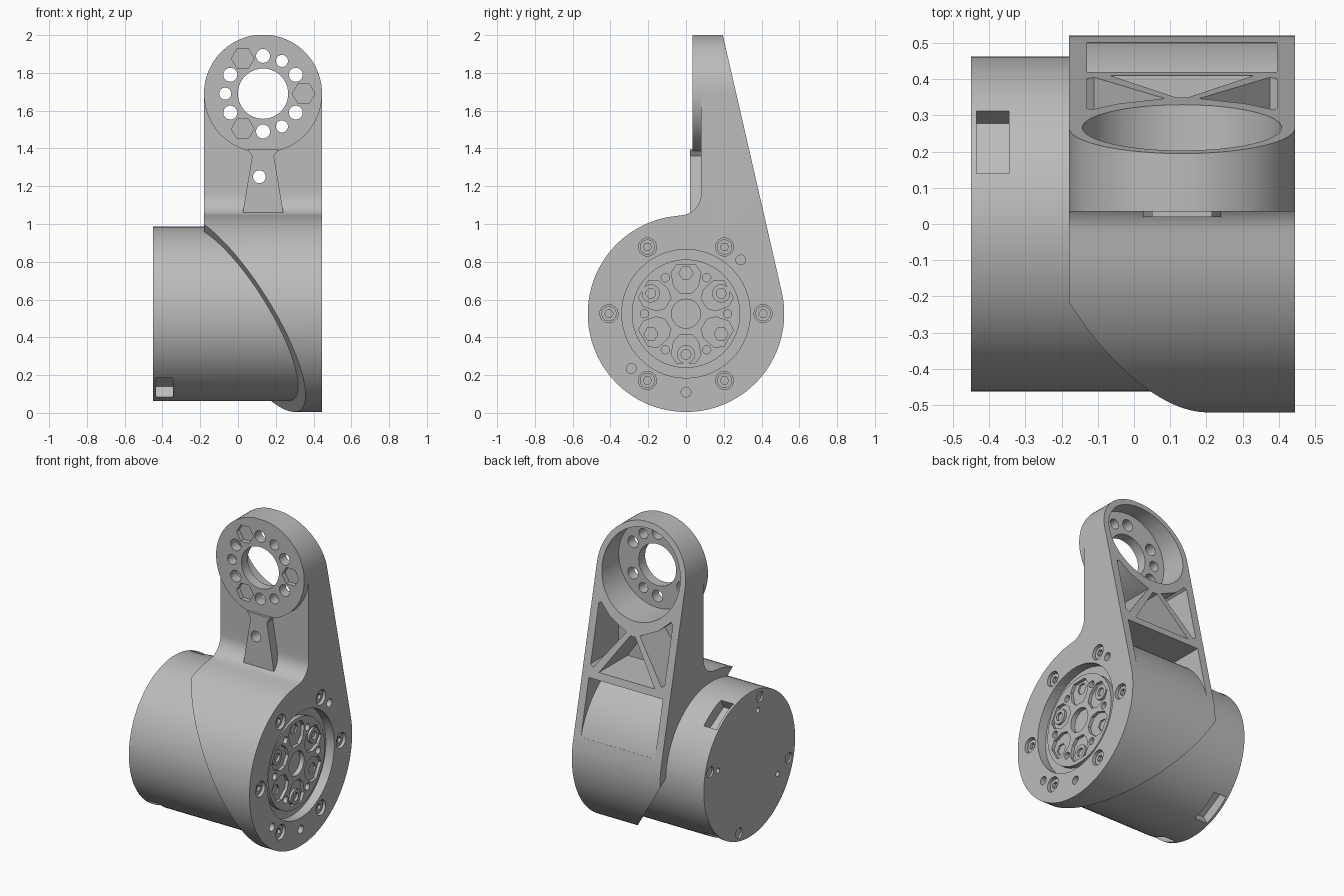
import bpy, bmesh
from math import cos, sin, radians
from mathutils import Vector

cube = bpy.data.objects.get("Cube")
if cube:
    bpy.data.objects.remove(cube, do_unlink=True)

grey = bpy.data.materials.new("grey metal")
grey.use_nodes = True
GREY = (0.5, 0.5, 0.5, 1)
grey.diffuse_color = GREY
grey.node_tree.nodes["Principled BSDF"].inputs["Base Color"].default_value = GREY

AXLE = 0.525           # height of the motor axis
HEAD = (0.1325, 1.69)  # centre of the arm head in x, z
LEFT, RIGHT = -0.18, 0.445
R_HEAD = (RIGHT - LEFT) / 2


def polar(centre, r, angle):
    a = radians(angle)
    return centre[0] + r * cos(a), centre[1] + r * sin(a)


def arc(centre, r, start, end, steps):
    return [polar(centre, r, start + (end - start) * i / steps) for i in range(steps + 1)]


def prism(name, outline, axis, lo, hi):
    """Extrude a 2D outline (y, z for axis x; x, z for axis y) along an axis."""
    bm = bmesh.new()
    rings = []
    for t in (lo, hi):
        rings.append([bm.verts.new((t, u, v) if axis == "x" else (u, t, v)) for u, v in outline])
        bm.faces.new(rings[-1])
    n = len(outline)
    for i in range(n):
        j = (i + 1) % n
        bm.faces.new((rings[0][i], rings[0][j], rings[1][j], rings[1][i]))
    bmesh.ops.recalc_face_normals(bm, faces=bm.faces)
    mesh = bpy.data.meshes.new(name)
    bm.to_mesh(mesh)
    bm.free()
    mesh.materials.append(grey)
    ob = bpy.data.objects.new(name, mesh)
    bpy.context.scene.collection.objects.link(ob)
    return ob


def rod(name, centre, r, axis, lo, hi, sides=24):
    return prism(name, arc(centre, r, 0, 360, sides)[:-1], axis, lo, hi)


def combine(target, tools, operation="DIFFERENCE"):
    """Apply booleans to the target and discard the tools."""
    for tool in tools:
        mod = target.modifiers.new("bool", "BOOLEAN")
        mod.object, mod.operation, mod.solver = tool, operation, "EXACT"
    graph = bpy.context.evaluated_depsgraph_get()
    mesh = bpy.data.meshes.new_from_object(target.evaluated_get(graph))
    target.modifiers.clear()
    target.data = mesh
    for tool in tools:
        bpy.data.objects.remove(tool, do_unlink=True)


AX = (0, AXLE)

# Housing and arm: side profile trimmed by the rounded front outline
side = [(0.195, 2.0), (0.035, 2.0), (0.035, 1.3), (0.08, 1.3)]
side += arc((-0.035, 1.16), 0.115, 0, -90, 8)
side += arc(AX, 0.52, 95, 372.9, 90)
housing = prism("housing_and_arm", side, "x", LEFT, RIGHT)
front = arc(HEAD, R_HEAD, 0, 180, 48) + [(LEFT - 0.0, -0.2), (RIGHT, -0.2)]
combine(housing, [prism("outline", front, "y", -1, 1)], "INTERSECT")

# Slanted end of the housing sleeve
bm = bmesh.new()
bm.from_mesh(housing.data)
cut = bmesh.ops.bisect_plane(bm, geom=bm.verts[:] + bm.edges[:] + bm.faces[:], dist=1e-5,
                             plane_co=Vector((0.005, 0, AXLE)),
                             plane_no=Vector((1, 0.378, 0.563)), clear_inner=True)
bmesh.ops.holes_fill(bm, edges=[e for e in bm.edges if e.is_boundary])
bmesh.ops.recalc_face_normals(bm, faces=bm.faces)
bm.to_mesh(housing.data)
bm.free()

# Recessed front panel below the round head, then the tapered rib
panel = [(-0.3, 1.2), (0.6, 1.2), (0.6, HEAD[1])] + arc(HEAD, R_HEAD, 0, -180, 48) + [(-0.3, HEAD[1])]
combine(housing, [prism("panel", panel, "y", -0.4, 0.08)])
rib = [(0.02, 1.03), (0.245, 1.03), (0.19, 1.36), (0.215, 1.395), (0.05, 1.395), (0.075, 1.36)]
combine(housing, [prism("rib", rib, "y", 0.02, 0.1)], "UNION")

# Head: rear cup, bore and ring of holes with three blind pockets
cuts = [rod("cup", HEAD, 0.275, "y", 0.1, 0.6, 64), rod("bore", HEAD, 0.133, "y", -0.2, 0.3, 48),
        rod("rib_hole", (0.113, 1.25), 0.034, "y", -0.2, 0.2)]
for a in range(0, 360, 30):
    if a % 120 == 0:
        spot = polar(HEAD, 0.215, a)
        cuts.append(prism("blind", arc(spot, 0.06, a, a + 300, 5), "y", -0.2, 0.065))
    else:
        r = 0.032 if a % 60 == 0 else 0.037
        cuts.append(rod("hole", polar(HEAD, 0.2, a), r, "y", -0.2, 0.2))

# Lightening pockets on the sloped back
middle = [(-0.065, 1.065), (0.33, 1.065), (0.15, 1.325), (0.115, 1.325)]
web = [(-0.13, 1.1), (-0.11, 1.085), (0.085, 1.34), (-0.04, 1.4), (-0.115, 1.47), (-0.13, 1.46)]
cuts.append(prism("middle_pocket", middle, "y", 0.12, 0.8))
cuts.append(prism("web_pocket", web, "y", 0.12, 0.8))
cuts.append(prism("web_pocket", [(2 * HEAD[0] - x, z) for x, z in web], "y", 0.12, 0.8))
slot = arc(AX, 0.52, 16, 72, 20) + [(0.7, 1.02), (0.7, 0.668)]
cuts.append(prism("back_pocket", slot, "x", -0.13, 0.395))

# Flange face: recess, countersunk screw holes and pin holes
cuts.append(rod("recess", AX, 0.34, "x", 0.385, 0.6, 64))
for a in range(0, 360, 60):
    cuts.append(rod("screw_seat", polar(AX, 0.408, a), 0.048, "x", 0.41, 0.6))
for y, z in ((0.29, 0.81), (-0.29, 0.235), (0, 0.11)):
    cuts.append(rod("pin_hole", (y, z), 0.026, "x", 0.40, 0.6))
combine(housing, cuts)

# Motor can with connector windows and end screws
motor = rod("motor_can", AX, 0.462, "x", -0.45, 0.33, 96)
cuts = []
for a in (60, 240, 300):
    window = [polar(AX, r, a + d) for r, d in ((0.4, -14), (0.6, -10), (0.6, 10), (0.4, 14))]
    cuts.append(prism("window", window, "x", -0.435, -0.345))
for a in (15, 105, 195, 285):
    cuts.append(rod("end_screw_hole", polar(AX, 0.41, a), 0.033, "x", -0.6, -0.438))
for a in (15, 105, 210):
    cuts.append(rod("end_pin_hole", polar(AX, 0.33, a), 0.017, "x", -0.6, -0.43, 16))
combine(motor, cuts)

# Output disc with six lobed pockets, bosses and small holes
disc = rod("output_disc", AX, 0.287, "x", 0.33, 0.415, 64)
cuts = [rod("disc_bore", AX, 0.077, "x", 0.38, 0.6, 32)]
parts = [housing, motor, disc]
for a in range(30, 390, 60):
    lobe = [polar(AX, r, a + d) for r, d in ((0.115, -16), (0.16, -24), (0.23, -20), (0.265, -11),
                                             (0.265, 11), (0.23, 20), (0.16, 24), (0.115, 16))]
    cuts.append(prism("lobe", lobe, "x", 0.395, 0.6))
    cuts.append(rod("small_hole", polar(AX, 0.22, a + 30), 0.022, "x", 0.38, 0.6, 16))
    spot = polar(AX, 0.215, a)
    if a % 120 == 30:
        boss = rod("disc_screw", spot, 0.048, "x", 0.36, 0.41)
        combine(boss, [rod("socket", spot, 0.026, "x", 0.38, 0.6, 16)])
        parts.append(boss)
    else:
        cuts.append(prism("hex_hole", arc(spot, 0.037, 0, 300, 5), "x", 0.37, 0.6))
combine(disc, cuts)

# Screws seated in the flange
for a in range(0, 360, 60):
    spot = polar(AX, 0.408, a)
    screw = rod("flange_screw", spot, 0.04, "x", 0.40, 0.43)
    combine(screw, [rod("socket", spot, 0.022, "x", 0.412, 0.6, 6)])
    parts.append(screw)

bpy.ops.object.select_all(action="DESELECT")
for ob in parts:
    ob.select_set(True)
bpy.context.view_layer.objects.active = housing
bpy.ops.object.shade_smooth_by_angle(angle=radians(25))
